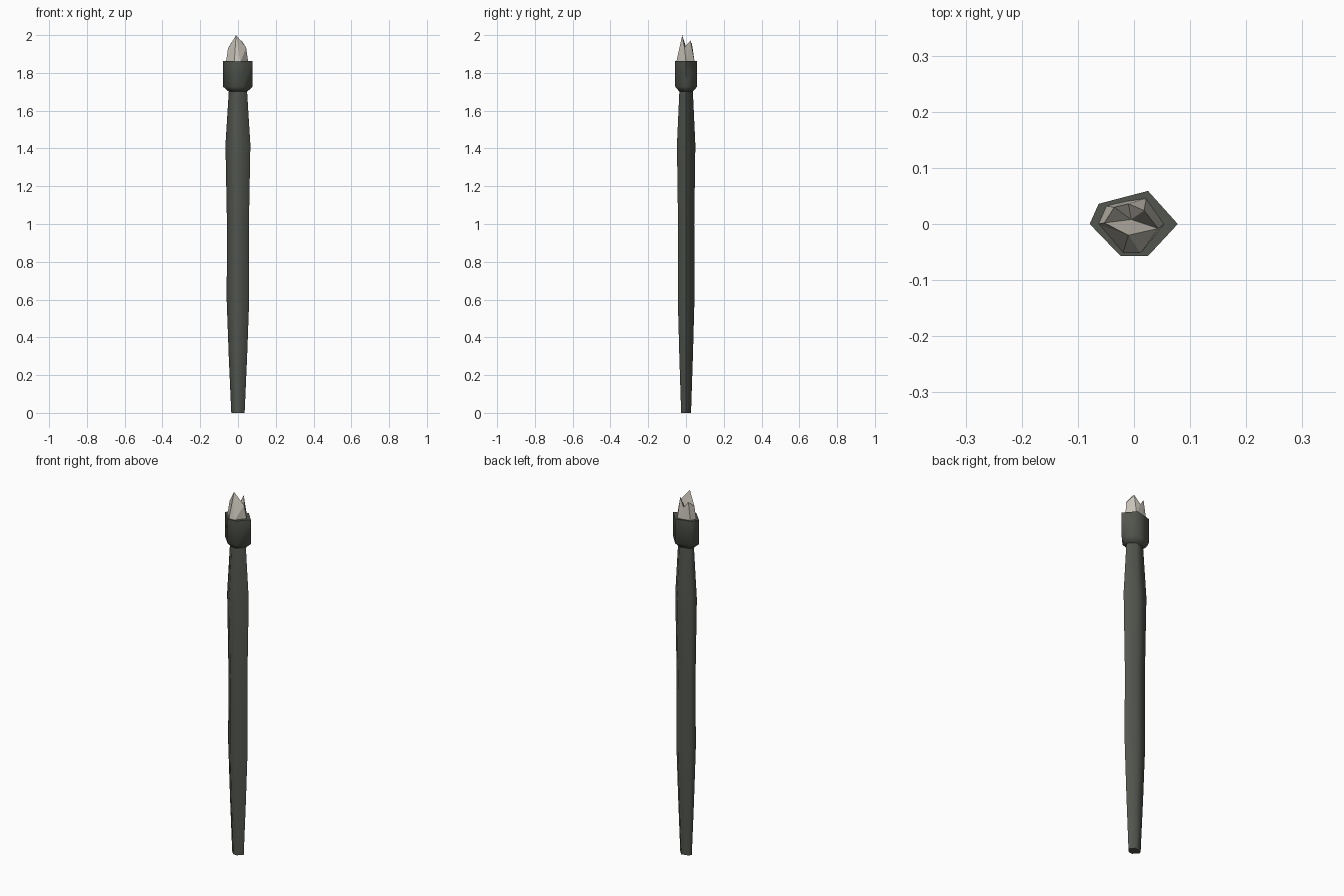
import bpy
from math import radians

if "Cube" in bpy.data.objects:
    bpy.data.objects.remove(bpy.data.objects["Cube"])

# irregular six-sided cross-section shared by shaft and collar
SECTION = [(0.078, 0.0), (0.025, 0.059), (-0.063, 0.036),
           (-0.079, 0.0), (-0.024, -0.057), (0.025, -0.057)]


def material(name, rgb):
    m = bpy.data.materials.new(name)
    m.diffuse_color = (*rgb, 1)
    m.use_nodes = True
    m.node_tree.nodes["Principled BSDF"].inputs["Base Color"].default_value = m.diffuse_color
    return m


def make(name, verts, faces, mat, smooth=False):
    me = bpy.data.meshes.new(name)
    me.from_pydata(verts, [], faces)
    me.materials.append(mat)
    ob = bpy.data.objects.new(name, me)
    bpy.context.collection.objects.link(ob)
    if smooth:
        bpy.ops.object.select_all(action='DESELECT')
        ob.select_set(True)
        bpy.context.view_layer.objects.active = ob
        bpy.ops.object.shade_smooth_by_angle(angle=radians(72))
    return ob


def loft(name, profile, mat):
    """Stack scaled copies of the section along z and cap both ends."""
    n = len(SECTION)
    verts = [(x * s, y * s, z) for s, z in profile for x, y in SECTION]
    faces = [(r * n + i, r * n + (i + 1) % n, (r + 1) * n + (i + 1) % n, (r + 1) * n + i)
             for r in range(len(profile) - 1) for i in range(n)]
    faces.append(tuple(reversed(range(n))))
    faces.append(tuple(range(len(verts) - n, len(verts))))
    return make(name, verts, faces, mat, True)


dark = material("dark grey green", (0.085, 0.093, 0.077))
pale = material("pale stone", (0.58, 0.55, 0.48))

# tapering shaft and the collar on top of it
loft("shaft", [(0.45, 0), (0.62, 0.3), (0.76, 0.6), (0.74, 1.0),
               (0.84, 1.42), (0.61, 1.71)], dark)
loft("collar", [(0.61, 1.70), (1.0, 1.727), (1.0, 1.862)], dark)

# jagged crown: base ring, rim of peaks and valleys, sunken middle
base = [(-0.02, -0.052), (0.012, -0.052), (0.054, 0.0), (0.022, 0.046),
        (-0.012, 0.041), (-0.05, 0.032), (-0.064, 0.0)]
rim = [(-0.01, -0.02, 2.0), (0.043, -0.008, 1.935), (0.018, 0.024, 1.972),
       (-0.01, 0.036, 1.925), (-0.035, 0.03, 1.96), (-0.053, 0.002, 1.93)]
verts = [(x, y, 1.855) for x, y in base] + rim + [(-0.005, 0.008, 1.9)]
top = [7, 7, 8, 9, 10, 11, 12]
faces = []
for i in range(7):
    j = (i + 1) % 7
    if top[i] == top[j]:
        faces.append((i, j, top[i]))
    else:
        faces += [(i, j, top[j]), (i, top[j], top[i])]
        faces.append((top[i], top[j], 13))
faces.append(tuple(reversed(range(7))))
make("jagged_tip", verts, faces, pale)
